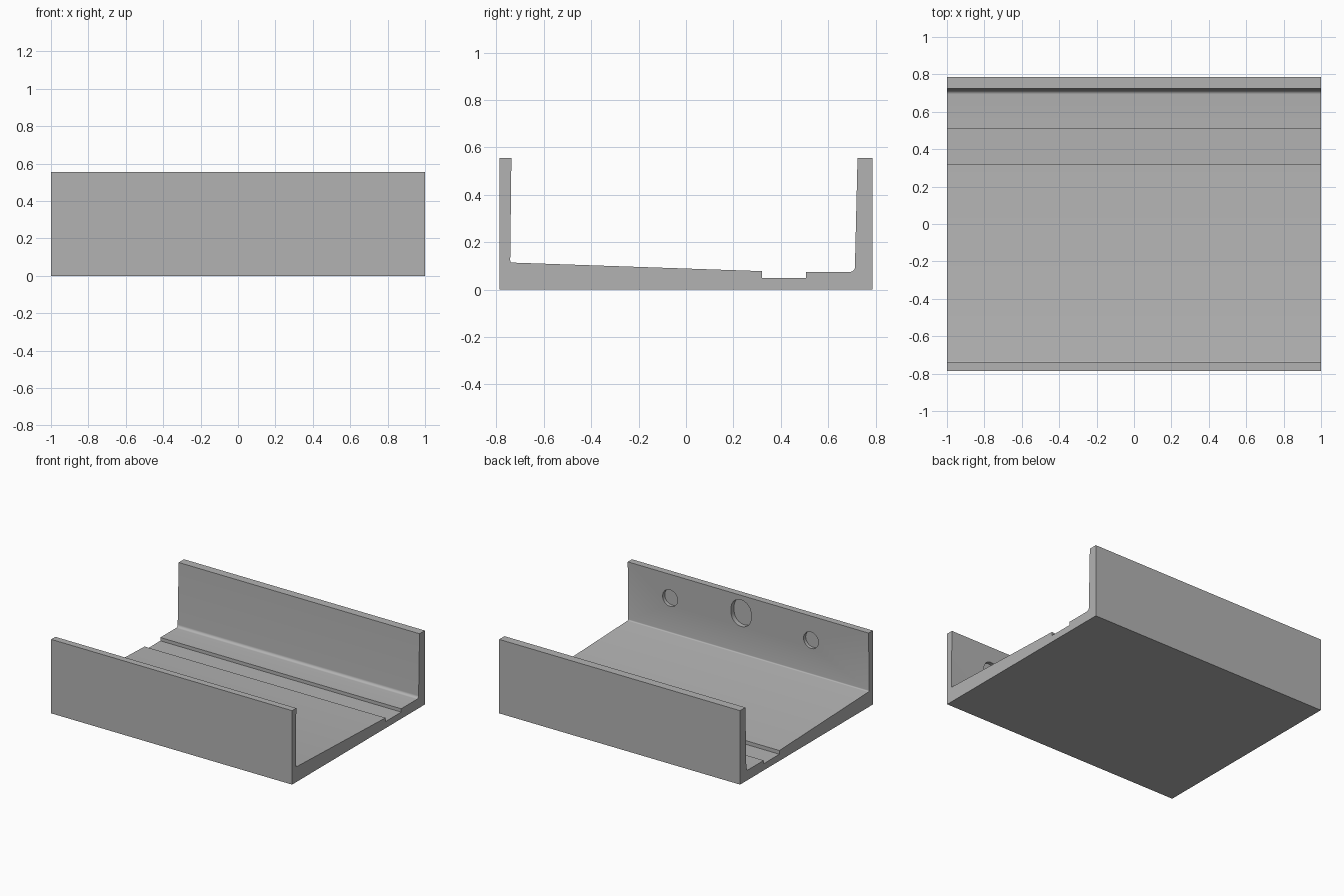
import bpy, bmesh, math

if "Cube" in bpy.data.objects:
    bpy.data.objects.remove(bpy.data.objects["Cube"])

gray = bpy.data.materials.new("light gray")
gray.diffuse_color = (0.45, 0.45, 0.45, 1)
gray.use_nodes = True
gray.node_tree.nodes["Principled BSDF"].inputs["Base Color"].default_value = gray.diffuse_color


def prism(name, points, axis_to_3d, offset):
    """Extrude a closed 2D outline along an offset vector."""
    bm = bmesh.new()
    face = bm.faces.new([bm.verts.new(axis_to_3d(a, b)) for a, b in points])
    out = bmesh.ops.extrude_face_region(bm, geom=[face])
    bmesh.ops.translate(bm, vec=offset,
                        verts=[v for v in out["geom"] if isinstance(v, bmesh.types.BMVert)])
    bmesh.ops.recalc_face_normals(bm, faces=bm.faces)
    mesh = bpy.data.meshes.new(name)
    bm.to_mesh(mesh)
    bm.free()
    mesh.materials.append(gray)
    obj = bpy.data.objects.new(name, mesh)
    bpy.context.collection.objects.link(obj)
    return obj


def arc(cy, cz, r, start, end, n):
    return [(cy + r * math.cos(math.radians(start + (end - start) * i / n)),
             cz + r * math.sin(math.radians(start + (end - start) * i / n))) for i in range(n + 1)]


# Channel cross-section: two walls, sloped floor, groove and rounded inner corners
profile = [(-0.787, 0), (0.787, 0), (0.787, 0.555), (0.724, 0.555)]
profile += arc(0.693, 0.095, 0.02, 0, -90, 8)
profile += [(0.507, 0.075), (0.507, 0.05), (0.321, 0.05), (0.321, 0.078)]
profile += arc(-0.733, 0.123, 0.009, -90, -180, 4)
profile += [(-0.737, 0.555), (-0.787, 0.555)]
channel = prism("channel_tray", profile, lambda y, z: (-1, y, z), (2, 0, 0))

# Shallow recesses in the inner side of the front wall: x, z, radius, stretch, floor y
recesses = [(0.65, 0.375, 0.062, 0, -0.765),
            (0.06, 0.42, 0.083, 0.017, -0.775),
            (-0.52, 0.372, 0.062, 0, -0.765)]
for i, (x, z, r, s, y0) in enumerate(recesses):
    outline = arc(x, z + s, r, 0, 180, 20) + arc(x, z - s, r, 180, 360, 20)
    if s == 0:
        outline = arc(x, z, r, 0, 351, 39)
    cutter = prism("recess_cutter_%d" % i, outline, lambda a, b: (a, y0, b), (0, 0.15, 0))
    cutter.hide_render = True
    mod = channel.modifiers.new("recess", "BOOLEAN")
    mod.operation = "DIFFERENCE"
    mod.solver = "EXACT"
    mod.object = cutter
    bpy.context.view_layer.objects.active = channel
    bpy.ops.object.modifier_apply(modifier=mod.name)
    bpy.data.objects.remove(cutter)

# Smooth fillets and recess rims, keep corners sharp
channel.select_set(True)
bpy.context.view_layer.objects.active = channel
bpy.ops.object.shade_smooth_by_angle(angle=math.radians(30))
